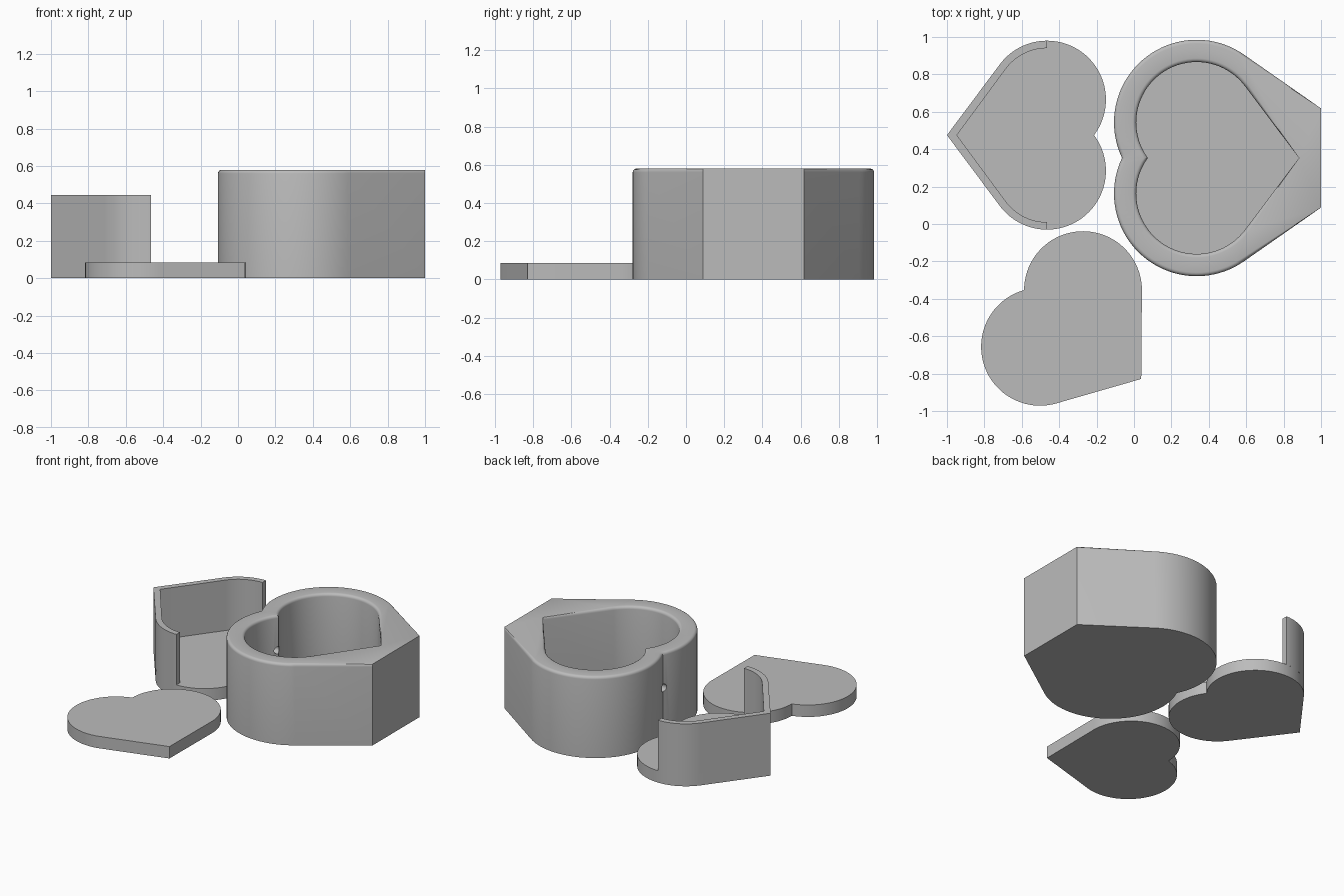
import bpy, bmesh, math
from mathutils import Matrix

if "Cube" in bpy.data.objects:
    bpy.data.objects.remove(bpy.data.objects["Cube"])

grey = bpy.data.materials.new("light_grey")
grey.diffuse_color = (0.5, 0.5, 0.5, 1)
grey.use_nodes = True
grey.node_tree.nodes["Principled BSDF"].inputs["Base Color"].default_value = grey.diffuse_color
D = 0.19  # half the distance between the two lobe centres


def heart(r, end, start=None, n=40):
    """Heart half-outline mirrored in y: lobe arc, then the tangent to the end point."""
    ex, ey = end
    if start is None:
        start = math.pi + math.asin(D / r)
    stop = math.atan2(ey - D, ex) + math.acos(r / math.hypot(ex, ey - D))
    half = [(r * math.cos(a), D + r * math.sin(a))
            for a in (start + (stop - start) * i / n for i in range(n + 1))]
    half.append((ex, ey))
    return half + [(x, -y) for x, y in reversed(half)]


def loft(name, rings, place, cap_bottom=True):
    """Skin a list of (outline, z) rings and cap both ends."""
    bm = bmesh.new()
    loops = [[bm.verts.new((x, y, z)) for x, y in pts] for pts, z in rings]
    for a, b in zip(loops, loops[1:]):
        for i in range(len(a)):
            j = (i + 1) % len(a)
            bm.faces.new((a[i], a[j], b[j], b[i]))
    if cap_bottom:
        bm.faces.new(loops[0])
    bm.faces.new(loops[-1])
    bmesh.ops.remove_doubles(bm, verts=bm.verts, dist=1e-5)
    bmesh.ops.recalc_face_normals(bm, faces=bm.faces)
    (cx, cy), angle = place
    bm.transform(Matrix.Translation((cx, cy, 0)) @ Matrix.Rotation(angle, 4, 'Z'))
    me = bpy.data.meshes.new(name)
    bm.to_mesh(me)
    bm.free()
    me.materials.append(grey)
    ob = bpy.data.objects.new(name, me)
    bpy.context.collection.objects.link(ob)
    return ob


def smooth(ob):
    bpy.ops.object.select_all(action='DESELECT')
    ob.select_set(True)
    bpy.context.view_layer.objects.active = ob
    bpy.ops.object.shade_smooth_by_angle(angle=math.radians(30))


# Box: outer shell, rounded rim that fades out at the straight ends, heart cavity
H, F = 0.58, 0.02
OUT_END, IN_END = (0.665, 0.265), (0.547, 0)
steps = [math.radians(a) for a in (0, 22.5, 45, 67.5, 90)]
rings = [(heart(0.442, OUT_END), 0)]
rings += [(heart(0.442 - F * (1 - math.cos(a)), OUT_END), H - F * (1 - math.sin(a)))
          for a in steps]
rings += [(heart(0.323 + F * (1 - math.cos(a)), IN_END), H - F * (1 - math.sin(a)))
          for a in reversed(steps)]
rings.append((heart(0.323, IN_END), 0.05))
box = loft("box", rings, ((0.335, 0.353), 0))

# Small round hole through the notch of the box
bpy.ops.mesh.primitive_cylinder_add(vertices=24, radius=0.027, depth=0.3,
                                    location=(0.0, 0.353, 0.33),
                                    rotation=(0, math.pi / 2, 0))
cutter = bpy.context.object
cutter.name = "hole_cutter"
cutter.hide_render = True
cut = box.modifiers.new("hole", 'BOOLEAN')
cut.operation, cut.solver, cut.object = 'DIFFERENCE', 'EXACT', cutter
bpy.context.view_layer.objects.active = box
bpy.ops.object.modifier_apply(modifier="hole")
bpy.data.objects.remove(cutter)
smooth(box)

# Tray: heart floor with a wall round its pointed half
T = 0.085
plate = heart(0.315, (0.535, 0))
tray_place = ((-0.465, 0.475), math.pi)
smooth(loft("tray_floor", [(plate, 0), (plate, T)], tray_place))
outer = heart(0.315, (0.535, 0), math.pi / 2)
inner = heart(0.275, (0.482, 0), math.pi / 2)
wall = outer + inner[::-1]
smooth(loft("tray_wall", [(wall, T), (wall, 0.445)], tray_place, cap_bottom=False))

# Lid: flat heart lying beside the box
smooth(loft("lid", [(plate, 0), (plate, T)], ((-0.3875, -0.505), math.radians(-37.2))))
